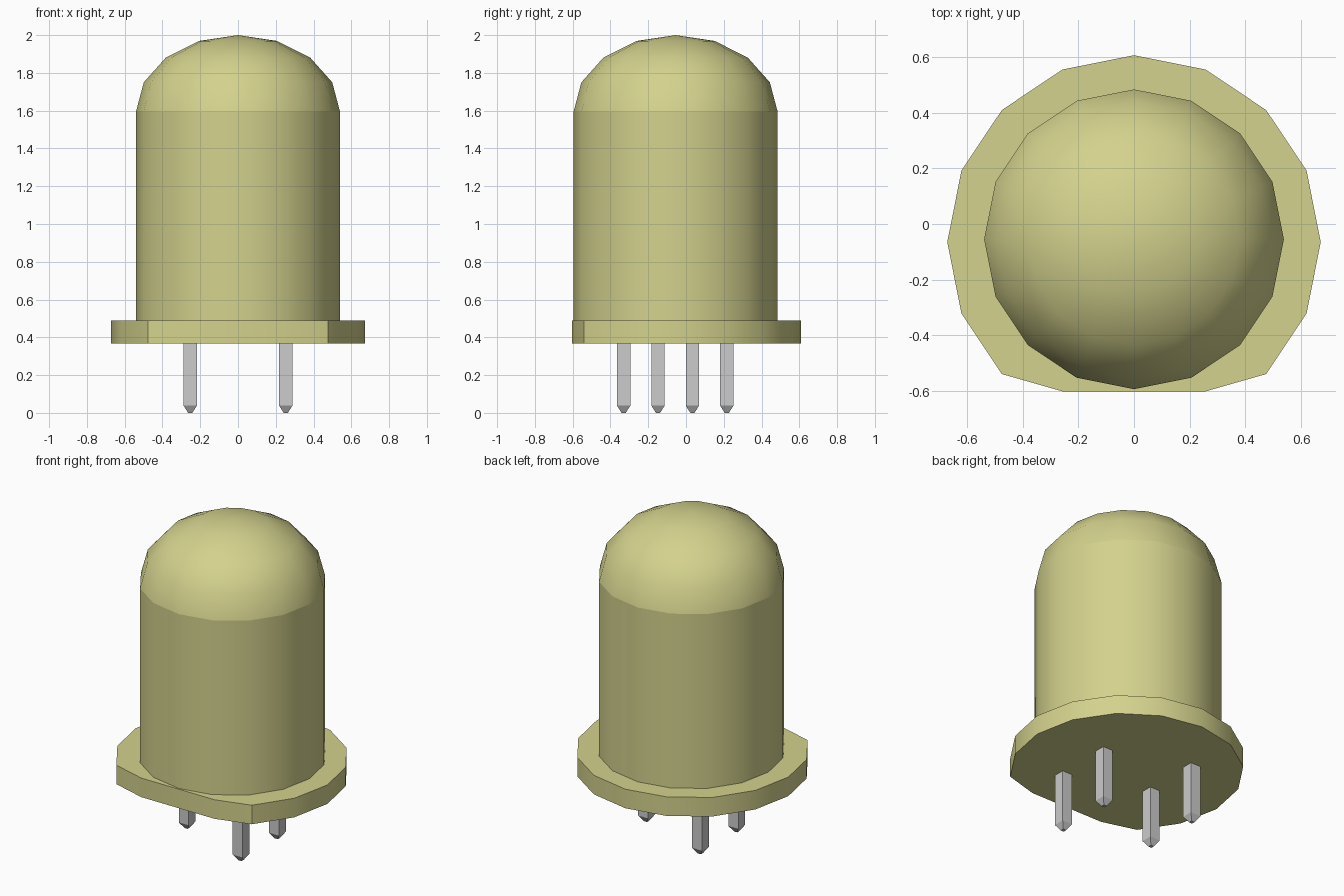
import bpy, bmesh, math

cube = bpy.data.objects.get("Cube")
if cube:
    bpy.data.objects.remove(cube, do_unlink=True)


def make_material(name, rgb):
    mat = bpy.data.materials.new(name)
    mat.use_nodes = True
    mat.diffuse_color = (*rgb, 1)
    mat.node_tree.nodes["Principled BSDF"].inputs["Base Color"].default_value = (*rgb, 1)
    return mat


def lathe(name, profile, sides, centre, mat, turn=0.0, min_y=None, crease_z=None):
    """Revolve (radius, z) points, listed bottom to top, into a closed solid."""
    bm = bmesh.new()
    rings = []
    for r, z in profile:
        if r == 0:
            rings.append([bm.verts.new((centre[0], centre[1], z))])
            continue
        ring = []
        for i in range(sides):
            a = turn + 2 * math.pi * i / sides
            x, y = centre[0] + r * math.cos(a), centre[1] + r * math.sin(a)
            if min_y is not None:
                y = max(y, min_y)
            ring.append(bm.verts.new((x, y, z)))
        rings.append(ring)
    for low, high in zip(rings, rings[1:]):
        for i in range(sides):
            j = (i + 1) % sides
            if len(high) == 1:
                bm.faces.new((low[i], low[j], high[0]))
            else:
                bm.faces.new((low[i], low[j], high[j], high[i]))
    bm.faces.new(rings[0][::-1])
    if len(rings[-1]) > 1:
        bm.faces.new(rings[-1])
    bm.normal_update()
    # Smooth shading with hard edges kept
    for f in bm.faces:
        f.smooth = True
    for e in bm.edges:
        on_crease = crease_z is not None and all(abs(v.co.z - crease_z) < 1e-4 for v in e.verts)
        e.smooth = not on_crease and e.calc_face_angle(0) < math.radians(30)
    mesh = bpy.data.meshes.new(name)
    bm.to_mesh(mesh)
    bm.free()
    mesh.materials.append(mat)
    obj = bpy.data.objects.new(name, mesh)
    bpy.context.collection.objects.link(obj)
    return obj


lens = make_material("pale yellow plastic", (0.656, 0.645, 0.267))
metal = make_material("light grey metal", (0.604, 0.604, 0.604))

# Cylindrical lens with a slightly squashed dome
R, SHOULDER, RISE = 0.54, 1.595, 0.405
dome = [(R * math.cos(math.radians(a)), SHOULDER + RISE * math.sin(math.radians(a)))
        for a in (0, 22.5, 45, 67.5)]
lathe("lens_body", [(R, 0.45)] + dome + [(0, SHOULDER + RISE)], 16, (0, -0.055), lens,
      crease_z=SHOULDER)

# Base flange with a flat cut along the front
lathe("base_flange", [(0.673, 0.367), (0.673, 0.488)], 16, (0, -0.065), lens, min_y=-0.603)

# Four square pins with tapered tips, staggered on two sides
ROOT2 = math.sqrt(2)
pin_profile = [(0.011 * ROOT2, 0), (0.035 * ROOT2, 0.038), (0.035 * ROOT2, 0.42)]
for i in range(4):
    x = 0.253 if i % 2 == 0 else -0.253
    lathe(f"pin_{i + 1}", pin_profile, 4, (x, -0.33 + 0.182 * i), metal, turn=math.pi / 4)
